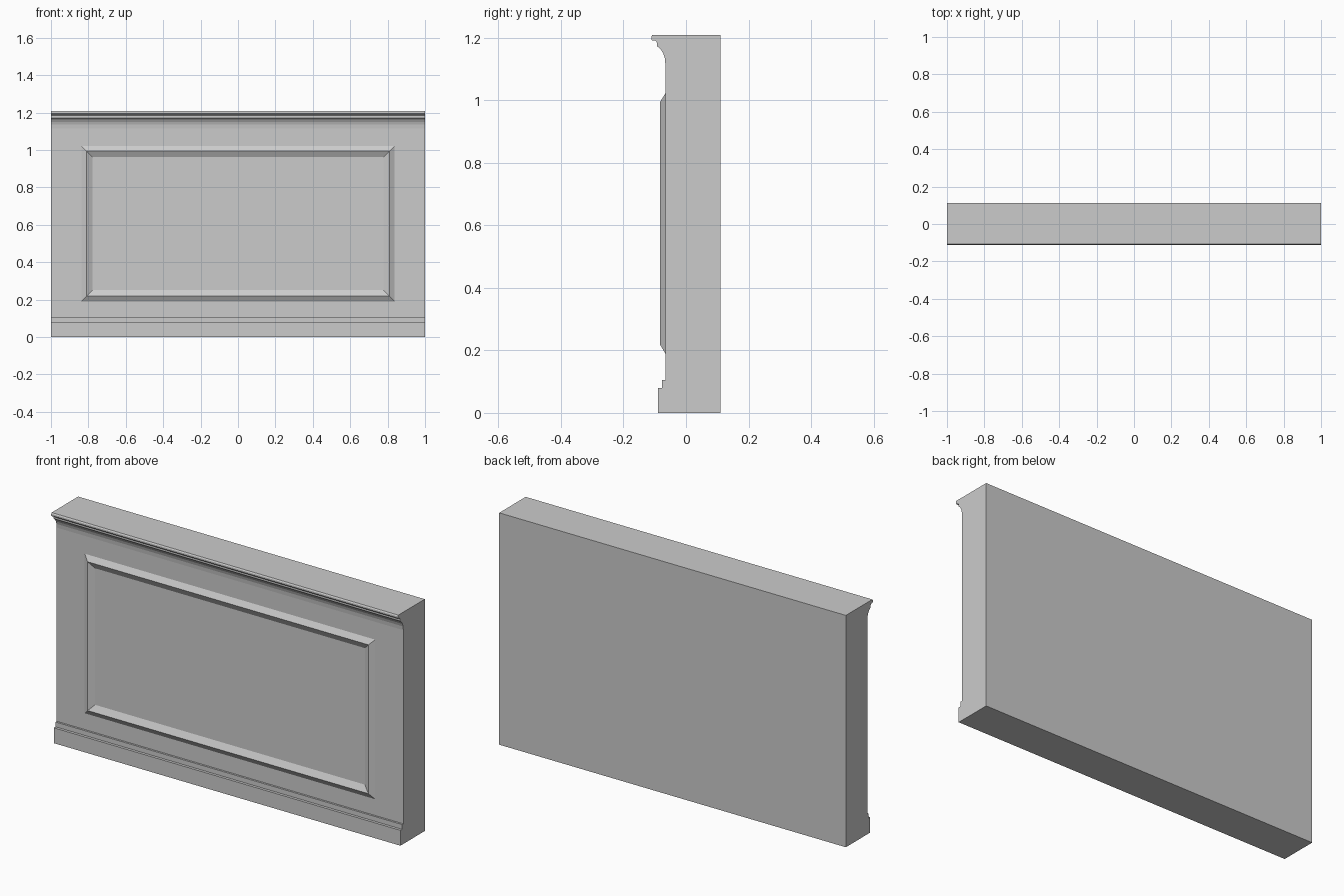
import bpy, bmesh

if "Cube" in bpy.data.objects:
    bpy.data.objects.remove(bpy.data.objects["Cube"])

FACE = -0.066   # y of the plain wall front
BACK = 0.111


def make_object(name, bm):
    bmesh.ops.recalc_face_normals(bm, faces=bm.faces[:])
    mesh = bpy.data.meshes.new(name)
    bm.to_mesh(mesh)
    bm.free()
    obj = bpy.data.objects.new(name, mesh)
    bpy.context.collection.objects.link(obj)
    return obj


def extrude_profile(name, profile, half_width):
    """Sweep a closed (y, z) profile along x."""
    bm = bmesh.new()
    face = bm.faces.new([bm.verts.new((-half_width, y, z)) for y, z in profile])
    new = bmesh.ops.extrude_face_region(bm, geom=[face], use_keep_orig=True)["geom"]
    bmesh.ops.translate(bm, vec=(2 * half_width, 0, 0),
                        verts=[v for v in new if isinstance(v, bmesh.types.BMVert)])
    return make_object(name, bm)


def panel_frame(name, section, half_x, z_low, z_high):
    """Mitred rectangular moulding; section is (inset, y) from the outer edge."""
    bm = bmesh.new()
    loops = []
    for inset, y in section:
        x, lo, hi = half_x - inset, z_low + inset, z_high - inset
        loops.append([bm.verts.new((px, y, pz))
                      for px, pz in ((-x, lo), (x, lo), (x, hi), (-x, hi))])
    for a, b in zip(loops, loops[1:] + loops[:1]):
        for i in range(4):
            j = (i + 1) % 4
            bm.faces.new((a[i], a[j], b[j], b[i]))
    return make_object(name, bm)


# Wall with stepped plinth and moulded cornice
base = [(BACK, 0), (-0.09, 0), (-0.09, 0.08), (-0.076, 0.08),
        (-0.076, 0.105), (FACE, 0.105)]
cove = [(FACE, 1.115), (-0.068, 1.135), (-0.073, 1.15),
        (-0.081, 1.163), (-0.092, 1.172)]
bead = [(-0.092, 1.183), (-0.097, 1.19), (-0.107, 1.19), (-0.111, 1.195),
        (-0.111, 1.203), (-0.107, 1.209), (BACK, 1.209)]
extrude_profile("wall", base + cove + bead, 1.0)

# Raised triangular moulding around the panel, back sunk slightly into the wall
panel_frame("panel_frame",
            [(0, FACE), (0.028, -0.083), (0.06, FACE), (0.03, FACE + 0.005)],
            0.838, 0.19, 1.022)
